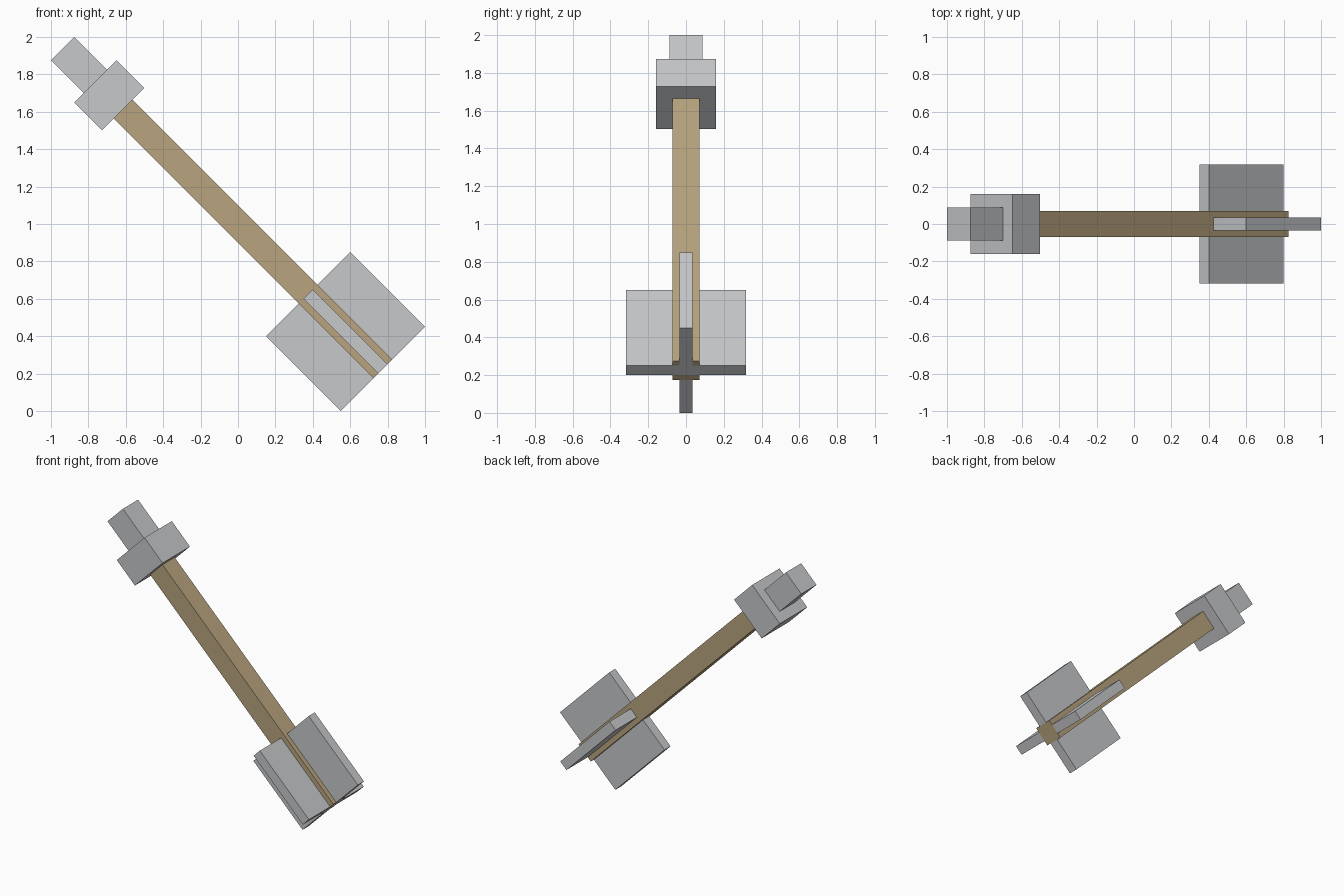
import bpy, bmesh, math
from mathutils import Matrix, Vector

if "Cube" in bpy.data.objects:
    bpy.data.objects.remove(bpy.data.objects["Cube"])

P = 0.03535  # module size: every part is a multiple of it


def material(name, rgb):
    m = bpy.data.materials.new(name)
    m.diffuse_color = (*rgb, 1.0)
    m.use_nodes = True
    m.node_tree.nodes["Principled BSDF"].inputs["Base Color"].default_value = m.diffuse_color
    return m


grey = material("grey_metal", (0.57, 0.58, 0.595))
wood = material("tan_wood", (0.48, 0.37, 0.21))

# Frame of the arrow: local x runs from tail to tip, y is sideways
r = math.sqrt(0.5)
axis, across = Vector((-r, 0, r)), Vector((r, 0, r))
frame = Matrix((axis, Vector((0, -1, 0)), across)).transposed().to_4x4()
frame.translation = (0.775, 0, 0.225)


def block(name, start, end, width, height, mat):
    """Box spanning start..end along the arrow, centred on its axis."""
    bm = bmesh.new()
    bmesh.ops.create_cube(bm, size=1)
    bmesh.ops.scale(bm, vec=((end - start) * P, width * P, height * P), verts=bm.verts)
    bmesh.ops.translate(bm, vec=((start + end) * P / 2, 0, 0), verts=bm.verts)
    bmesh.ops.transform(bm, matrix=frame, verts=bm.verts)
    bmesh.ops.recalc_face_normals(bm, faces=bm.faces)
    mesh = bpy.data.meshes.new(name)
    bm.to_mesh(mesh)
    bm.free()
    mesh.materials.append(mat)
    bpy.context.collection.objects.link(bpy.data.objects.new(name, mesh))


# Shaft
block("shaft", 0, 55.6, 4, 4, wood)
# Crossed tail fins
block("upright_fin", 0, 16, 2, 18, grey)
block("sideways_fin", 0, 16, 18, 2, grey)
# Stepped arrowhead
block("head_base", 55.6, 61.5, 9, 9, grey)
block("head_tip", 61.5, 68.5, 5, 5, grey)
